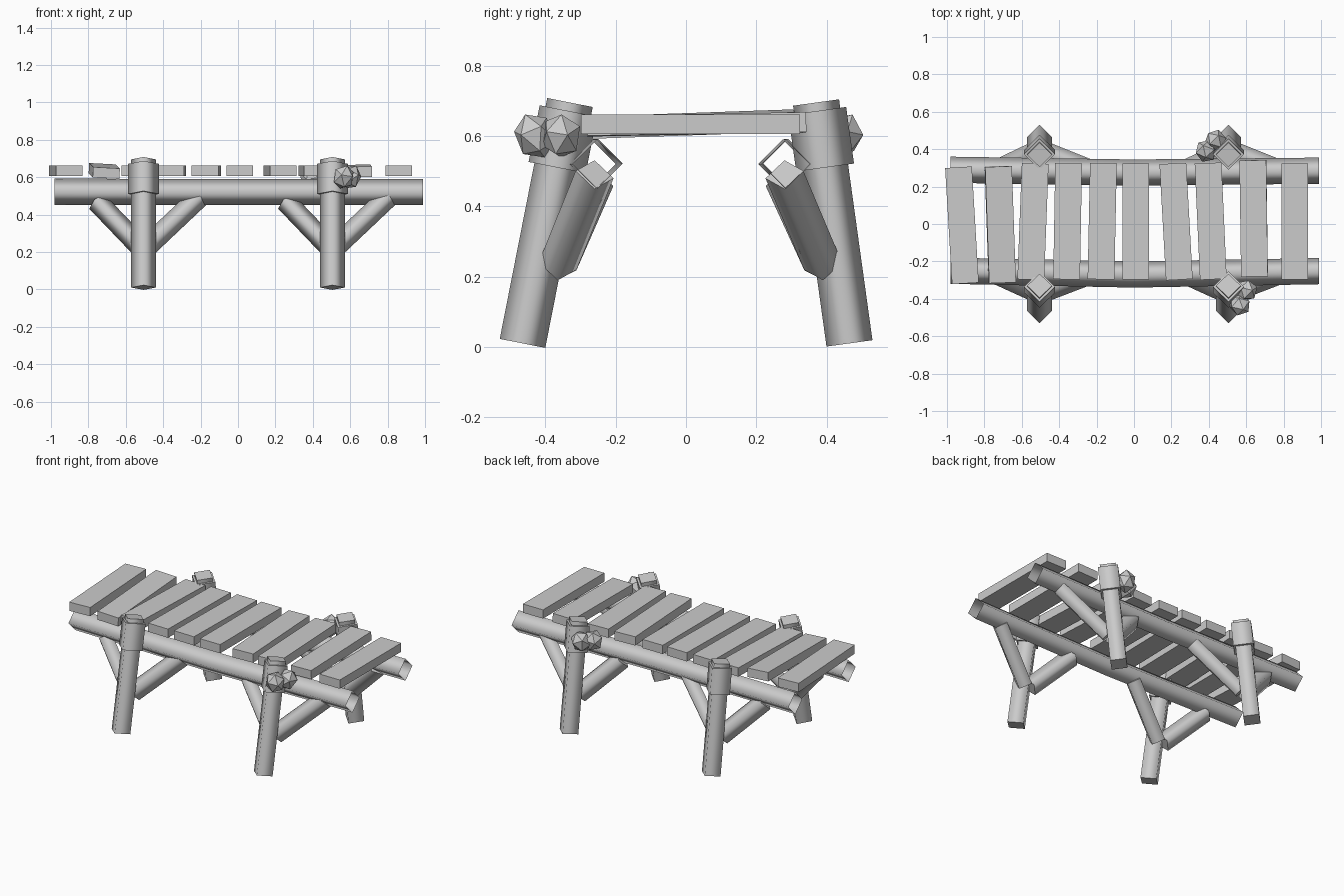
import bpy, bmesh, math
from mathutils import Vector, Matrix

cube = bpy.data.objects.get("Cube")
if cube:
    bpy.data.objects.remove(cube, do_unlink=True)

wood = bpy.data.materials.new("weathered_grey")
wood.use_nodes = True
GREY = (0.6, 0.6, 0.6, 1)
wood.diffuse_color = GREY
wood.node_tree.nodes["Principled BSDF"].inputs["Base Color"].default_value = GREY


def finish(name, bm):
    bmesh.ops.recalc_face_normals(bm, faces=bm.faces)
    mesh = bpy.data.meshes.new(name)
    bm.to_mesh(mesh)
    bm.free()
    mesh.materials.append(wood)
    obj = bpy.data.objects.new(name, mesh)
    bpy.context.collection.objects.link(obj)
    return obj


def log(name, path, radius, side, capped=True):
    """Four-sided pole along a path, smooth round the sides, flat at the ends."""
    bm = bmesh.new()
    path = [Vector(p) for p in path]
    axis = (path[-1] - path[0]).normalized()
    u = (Vector(side) - axis * axis.dot(Vector(side))).normalized()
    v = axis.cross(u)
    rings = [[bm.verts.new(p + d * radius) for d in (u, v, -u, -v)] for p in path]
    for a, b in zip(rings, rings[1:]):
        for i in range(4):
            j = (i + 1) % 4
            bm.faces.new((a[i], a[j], b[j], b[i])).smooth = True
    if capped:
        bm.faces.new(rings[0])
        bm.faces.new(rings[-1])
    return finish(name, bm)


# Leaning posts with a lashing near the top and two braces each
for end, foot_y, head_y in (("front", -0.465, -0.33), ("back", 0.465, 0.37)):
    for hand, x in (("right", -0.505), ("left", 0.505)):
        tag = end + "_" + hand
        foot = Vector((x, foot_y, 0.01))
        head = Vector((x, head_y, 0.695))
        log("post_" + tag, (foot, head), 0.066, (1, 0, 0))
        log("lashing_" + tag, (foot.lerp(head, 0.73), foot.lerp(head, 0.965)),
            0.083, (1, 0, 0))
        inner_y = -0.26 if end == "front" else 0.28
        low_y = -0.365 if end == "front" else 0.39
        for s, reach, top in ((-1, 0.25, 0.47), (1, 0.295, 0.49)):
            log("brace_" + tag + ("_a" if s < 0 else "_b"),
                ((x + s * 0.02, low_y, 0.23), (x + s * reach, inner_y, top)),
                0.056, (0, 1, 0))

# Slightly bowed, open-ended side beams
log("beam_front", ((-0.98, -0.25, 0.522), (0, -0.27, 0.52), (0.99, -0.252, 0.52)),
    0.07, (0, 0, 1), False)
log("beam_back", ((-0.98, 0.29, 0.522), (0, 0.275, 0.52), (0.99, 0.285, 0.52)),
    0.07, (0, 0, 1), False)

# Rope knots on the two left posts
for i, centre in enumerate(((0.565, -0.43, 0.6), (0.6, -0.355, 0.6),
                            (0.435, 0.445, 0.6), (0.385, 0.39, 0.6))):
    bm = bmesh.new()
    bmesh.ops.create_icosphere(bm, subdivisions=1, radius=0.066)
    turn = Matrix.Rotation(0.6 + i, 4, 'Z') @ Matrix.Rotation(0.5, 4, 'X')
    shape = Matrix.Diagonal((0.9, 0.9, 1.05, 1))
    bm.transform(Matrix.Translation(centre) @ turn @ shape)
    finish("knot_%d" % (i + 1), bm)

# Deck planks: x, y, yaw and tilt in degrees, roll in degrees
planks = ((-0.92, -0.007, 3.4, 0, 0), (-0.715, -0.003, 2, 2, 3),
          (-0.54, 0.013, -2.2, 0, 0), (-0.355, 0.015, -1, 0, 0),
          (-0.17, 0.015, -1.2, 0, 0), (0.01, 0.013, 0, 0, 0),
          (0.225, 0.013, 3.2, 0, 0), (0.41, 0.015, 2.6, 0, 0),
          (0.64, 0.03, 0.8, 1, -1), (0.86, 0.013, 0, 0, 0))
for i, (x, y, yaw, tilt, roll) in enumerate(planks):
    bm = bmesh.new()
    bmesh.ops.create_cube(bm, size=1)
    turn = (Matrix.Rotation(math.radians(yaw), 4, 'Z')
            @ Matrix.Rotation(math.radians(tilt), 4, 'X')
            @ Matrix.Rotation(math.radians(roll), 4, 'Y'))
    bm.transform(Matrix.Translation((x, y, 0.633)) @ turn
                 @ Matrix.Diagonal((0.143, 0.622, 0.056, 1)))
    finish("plank_%d" % (i + 1), bm)
